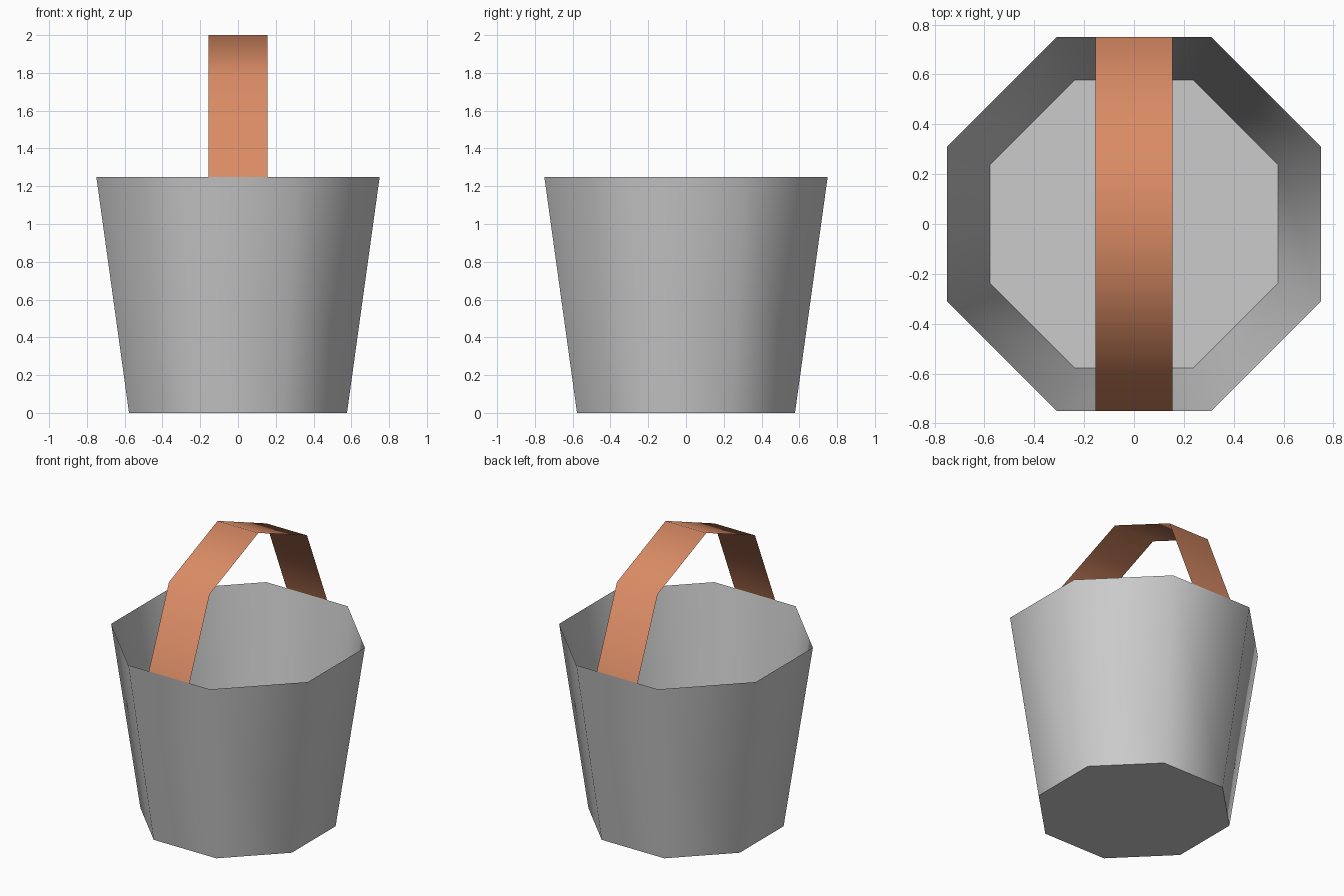
import bpy, bmesh
from math import pi, cos, sin, radians
from mathutils import Matrix

if "Cube" in bpy.data.objects:
    bpy.data.objects.remove(bpy.data.objects["Cube"])

RIM_Z, RIM_R, BASE_R = 1.25, 0.75, 0.577   # radii measured to the flats
STRAP_HALF = 0.155


def finish(bm, name, color=None):
    mesh = bpy.data.meshes.new(name)
    bm.to_mesh(mesh)
    bm.free()
    obj = bpy.data.objects.new(name, mesh)
    bpy.context.collection.objects.link(obj)
    if color:
        mat = bpy.data.materials.new(name + "_colour")
        mat.diffuse_color = color
        mat.use_nodes = True
        mat.node_tree.nodes["Principled BSDF"].inputs["Base Color"].default_value = mat.diffuse_color
        mesh.materials.append(mat)
    bpy.ops.object.select_all(action='DESELECT')
    obj.select_set(True)
    bpy.context.view_layer.objects.active = obj
    bpy.ops.object.shade_smooth_by_angle(angle=radians(60))
    return obj


# Bucket: thin eight-sided tapered shell with a floor and an open top
bm = bmesh.new()
k = 1 / cos(pi / 8)
bmesh.ops.create_cone(
    bm, cap_ends=True, segments=8, radius1=BASE_R * k, radius2=RIM_R * k, depth=RIM_Z,
    matrix=Matrix.Translation((0, 0, RIM_Z / 2)) @ Matrix.Rotation(pi / 8, 4, 'Z'))
top = [f for f in bm.faces if f.calc_center_median().z > RIM_Z - 0.01]
bmesh.ops.delete(bm, geom=top, context='FACES_ONLY')
finish(bm, "bucket")

# Handle: thin strap bent in four flat segments from rim to rim
bm = bmesh.new()
rows = []
for i in range(5):
    a = pi * i / 4
    y, z = -RIM_R * cos(a), RIM_Z + RIM_R * sin(a)
    rows.append([bm.verts.new((x, y, z)) for x in (-STRAP_HALF, STRAP_HALF)])
for (a, b), (c, d) in zip(rows, rows[1:]):
    bm.faces.new((a, b, d, c))
finish(bm, "handle", (0.70, 0.26, 0.13, 1))
